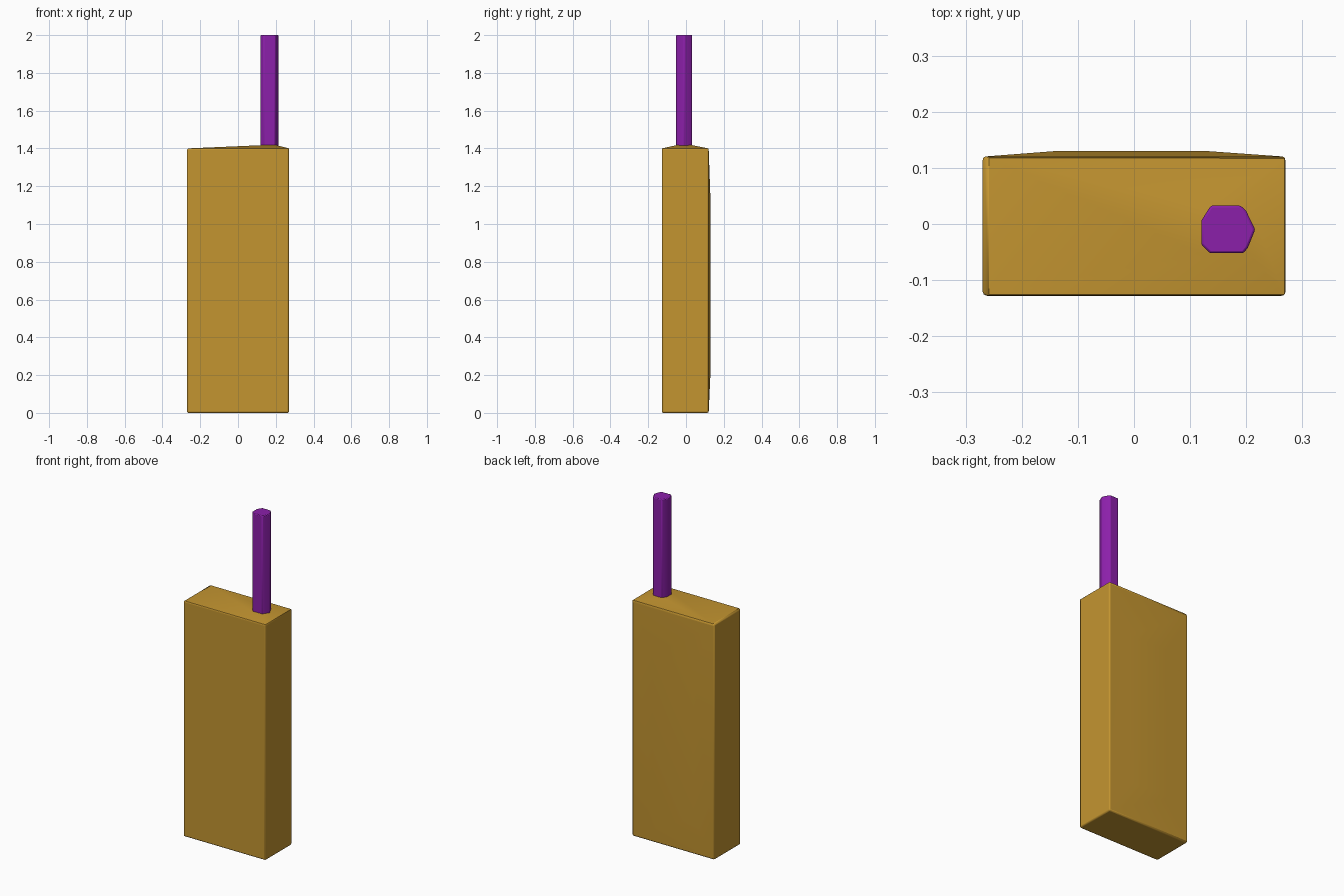
import bpy, bmesh, math
from mathutils import Vector

if "Cube" in bpy.data.objects:
    bpy.data.objects.remove(bpy.data.objects["Cube"])


def material(name, color):
    mat = bpy.data.materials.new(name)
    mat.use_nodes = True
    mat.diffuse_color = (*color, 1)
    mat.node_tree.nodes["Principled BSDF"].inputs["Base Color"].default_value = (*color, 1)
    return mat


def finish(bm, name, mat, bevel):
    bmesh.ops.recalc_face_normals(bm, faces=bm.faces)
    mesh = bpy.data.meshes.new(name)
    bm.to_mesh(mesh)
    bm.free()
    obj = bpy.data.objects.new(name, mesh)
    bpy.context.collection.objects.link(obj)
    mesh.materials.append(mat)
    mod = obj.modifiers.new("rounded_edges", "BEVEL")
    mod.width, mod.segments = bevel, 2
    mod.limit_method, mod.angle_limit = "ANGLE", math.radians(40)
    bpy.ops.object.select_all(action="DESELECT")
    obj.select_set(True)
    bpy.context.view_layer.objects.active = obj
    bpy.ops.object.shade_smooth_by_angle(angle=math.radians(35))


def swell(bm, normal, low, high):
    """Inset the face pointing along normal and clamp its inner corners to a box."""
    bm.normal_update()
    face = max(bm.faces, key=lambda f: f.normal.dot(Vector(normal)))
    bmesh.ops.inset_individual(bm, faces=[face], thickness=0.01)
    for v in face.verts:
        v.co = [min(max(c, a), b) for c, a, b in zip(v.co, low, high)]


gold = material("mustard_gold", (0.55, 0.30, 0.03))
purple = material("purple", (0.26, 0.014, 0.40))

# Body: thin upright case with a faintly swollen back and top
bm = bmesh.new()
bmesh.ops.create_cube(bm, size=1)
for v in bm.verts:
    v.co = (v.co.x * 0.54, v.co.y * 0.248 - 0.004, (v.co.z + 0.5) * 1.40)
swell(bm, (0, 1, 0), (-0.14, 0.13, 0.22), (0.13, 0.13, 1.12))
swell(bm, (0, 0, 1), (0.12, -0.052, 1.417), (0.205, 0.033, 1.417))
finish(bm, "body", gold, 0.008)

# Antenna: faceted rod with a pointed left side
outline = [(0.12, -0.037), (0.135, -0.052), (0.195, -0.052), (0.203, -0.042),
           (0.216, -0.01), (0.20, 0.023), (0.19, 0.033), (0.137, 0.033),
           (0.12, 0.006)]
bm = bmesh.new()
base = bm.faces.new([bm.verts.new((x, y, 1.38)) for x, y in outline])
top = bmesh.ops.extrude_face_region(bm, geom=[base])["geom"]
bmesh.ops.translate(bm, vec=(0, 0, 0.62),
                    verts=[g for g in top if isinstance(g, bmesh.types.BMVert)])
finish(bm, "antenna", purple, 0.004)
